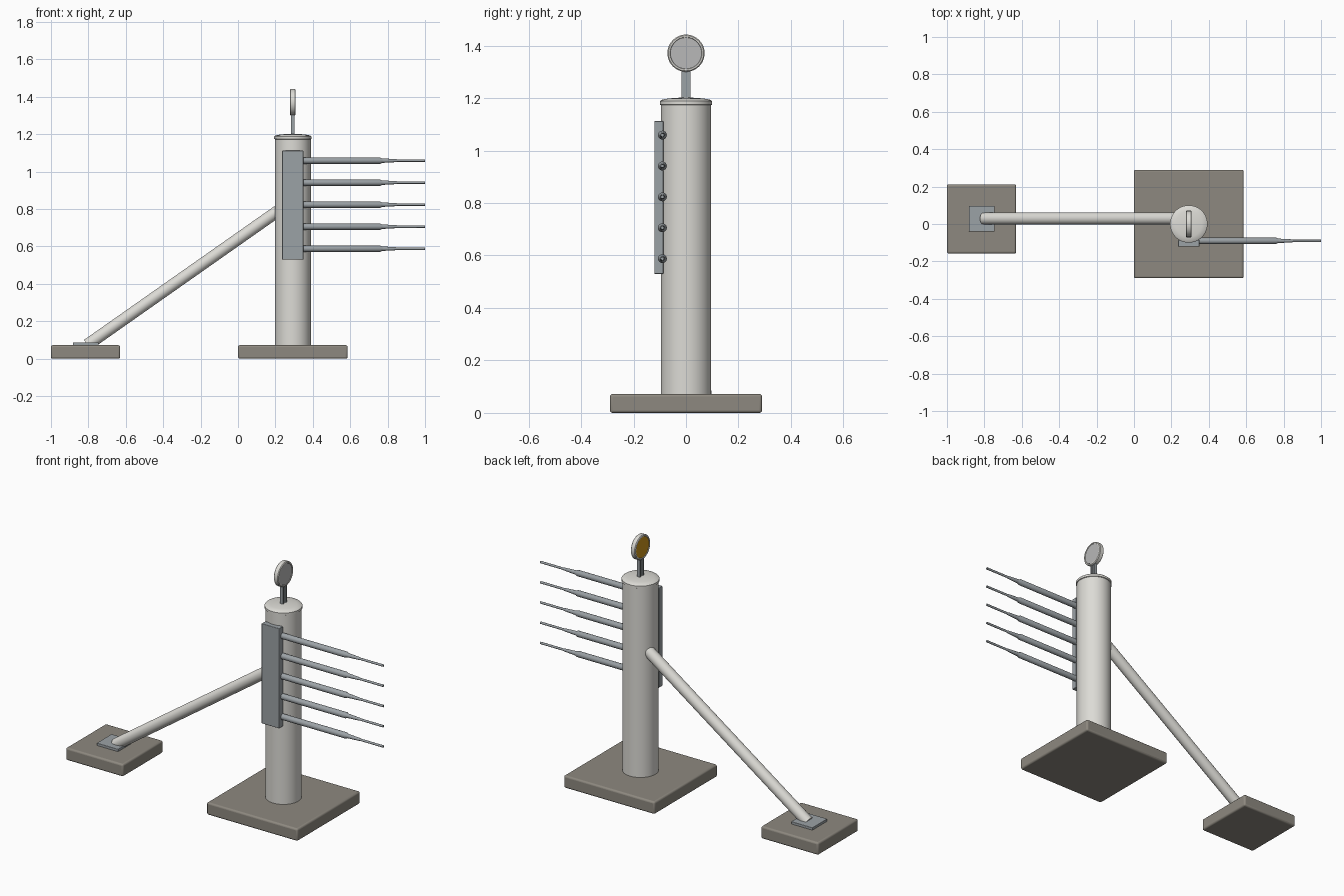
import bpy, math
from mathutils import Vector

if "Cube" in bpy.data.objects:
    bpy.data.objects.remove(bpy.data.objects["Cube"])

PX = 0.293  # mast centre x


def material(name, rgb):
    m = bpy.data.materials.new(name)
    m.diffuse_color = (*rgb, 1)
    m.use_nodes = True
    m.node_tree.nodes["Principled BSDF"].inputs["Base Color"].default_value = m.diffuse_color
    return m


CONCRETE = material("concrete", (0.27, 0.25, 0.215))
PAINT = material("off_white_paint", (0.72, 0.71, 0.67))
STEEL = material("steel", (0.33, 0.36, 0.38))
AMBER = material("amber", (0.60, 0.30, 0.01))
LENS = material("pale_grey_lens", (0.48, 0.48, 0.48))


def make(name, verts, faces, mat):
    me = bpy.data.meshes.new(name)
    me.from_pydata(verts, [], faces)
    ob = bpy.data.objects.new(name, me)
    bpy.context.collection.objects.link(ob)
    me.materials.append(mat)
    bpy.ops.object.select_all(action='DESELECT')
    bpy.context.view_layer.objects.active = ob
    ob.select_set(True)
    return ob


def box(name, x, y, z, mat, bevel=0.0):
    v = [(a, b, c) for a in x for b in y for c in z]
    f = [(0, 1, 3, 2), (4, 6, 7, 5), (0, 4, 5, 1), (2, 3, 7, 6), (0, 2, 6, 4), (1, 5, 7, 3)]
    ob = make(name, v, f, mat)
    if bevel:
        b = ob.modifiers.new("bevel", 'BEVEL')
        b.width, b.segments = bevel, 3
        bpy.ops.object.shade_smooth_by_angle(angle=math.radians(35))
    return ob


def lathe(name, profile, origin, axis, mat, n=32):
    """Closed solid of revolution; profile is (radius, distance along axis)."""
    q = Vector(axis).to_track_quat('Z', 'Y')
    o = Vector(origin)
    v = [o + q @ Vector((r * math.cos(2 * math.pi * i / n), r * math.sin(2 * math.pi * i / n), h))
         for r, h in profile for i in range(n)]
    f = [(k * n + i, k * n + (i + 1) % n, (k + 1) * n + (i + 1) % n, (k + 1) * n + i)
         for k in range(len(profile) - 1) for i in range(n)]
    f += [tuple(reversed(range(n))), tuple(range(len(v) - n, len(v)))]
    ob = make(name, v, f, mat)
    bpy.ops.object.shade_smooth_by_angle(angle=math.radians(35))
    return ob


# Foundations and anchor plate
box("mast_foundation", (0.0, 0.586), (-0.29, 0.29), (0, 0.072), CONCRETE, 0.01)
box("strut_foundation", (-1.0, -0.63), (-0.158, 0.212), (0, 0.072), CONCRETE, 0.01)
box("anchor_plate", (-0.882, -0.745), (-0.04, 0.097), (0.066, 0.086), STEEL, 0.002)

# Mast with domed cap
lathe("mast", [(0.096, 0.003), (0.096, 1.18)], (PX, 0, 0), (0, 0, 1), PAINT, 48)
lathe("mast_cap", [(0.094, 1.172), (0.1, 1.175), (0.1, 1.188), (0.094, 1.193),
                   (0.07, 1.198), (0.035, 1.201), (0.005, 1.202)], (PX, 0, 0), (0, 0, 1), PAINT, 48)

# Diagonal strut
a, b = Vector((-0.805, 0.029, 0.074)), Vector((0.24, 0.029, 0.808))
lathe("diagonal_strut", [(0.032, 0), (0.032, (b - a).length)], a, b - a, PAINT)

# Bracket with tapered rods
box("rod_bracket", (0.236, 0.35), (-0.121, -0.086), (0.53, 1.112), STEEL, 0.003)
for i in range(5):
    lathe(f"rod_{i + 1}", [(0.017, 0), (0.017, 0.455), (0.012, 0.465), (0.0115, 0.475), (0.008, 0.54),
                           (0.0065, 0.545), (0.0065, 0.695)],
          (0.305, -0.09, 0.588 + i * 0.1177), (1, 0, 0), STEEL, 20)

# Signal stem: web and two flanges
box("stem_web", (PX - 0.004, PX + 0.004), (-0.015, 0.015), (1.19, 1.315), STEEL)
for name, s in (("left", -1), ("right", 1)):
    box(f"stem_{name}_flange", (PX - 0.009, PX + 0.009),
        tuple(sorted((s * 0.008, s * 0.0175))), (1.19, 1.315), STEEL)

# Round signal head with a face on each side
lathe("signal_head", [(0.059, -0.011), (0.061, -0.015), (0.067, -0.015), (0.071, -0.011),
                      (0.071, 0.011), (0.067, 0.015), (0.061, 0.015), (0.059, 0.011)],
      (PX, 0, 1.371), (1, 0, 0), PAINT, 48)
for name, s, m in (("grey", 1, LENS), ("amber", -1, AMBER)):
    lathe(f"signal_{name}_face", [(0.0595, 0.005), (0.0595, 0.013)], (PX, 0, 1.371), (s, 0, 0), m, 48)
